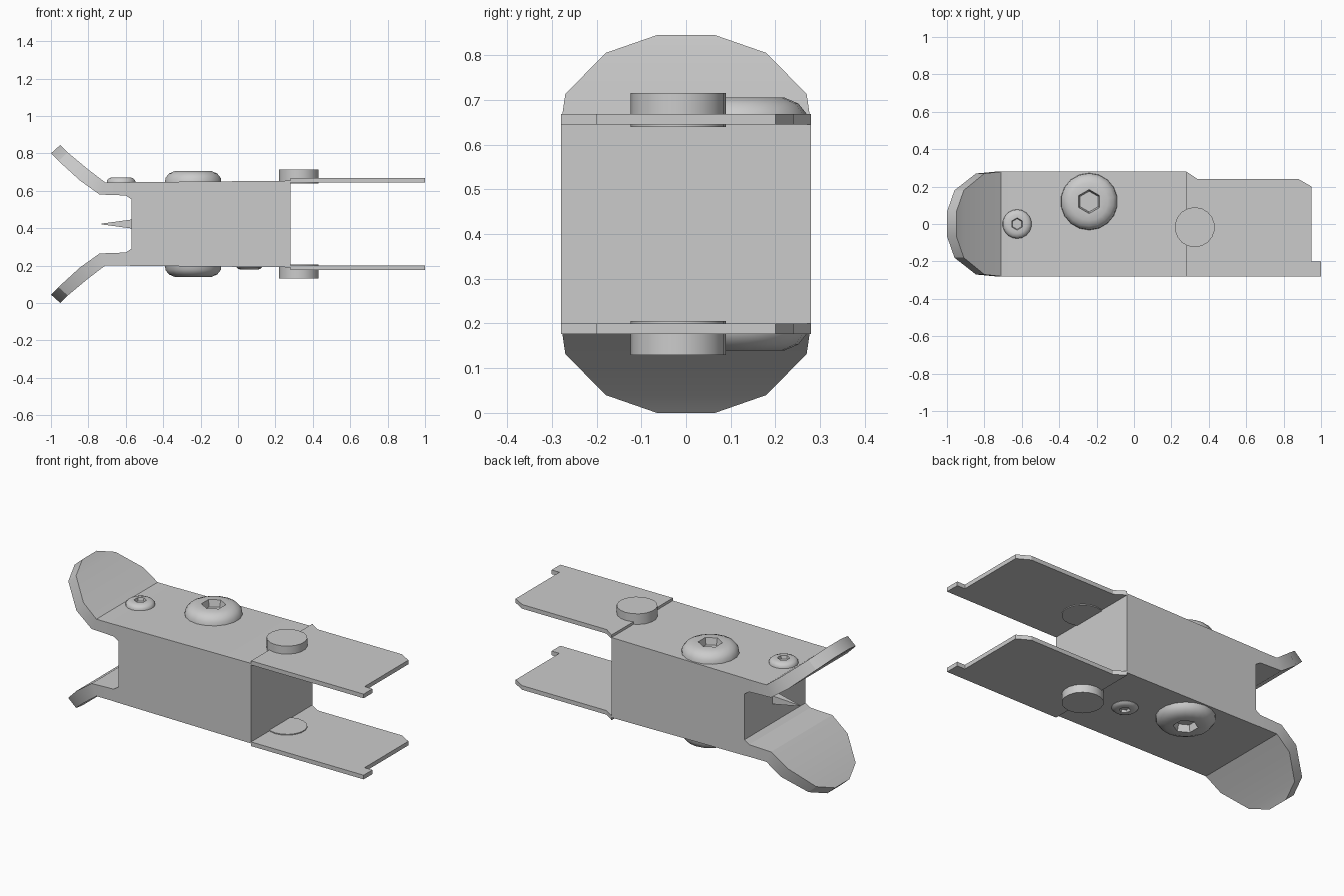
import bpy, bmesh, math

if "Cube" in bpy.data.objects:
    bpy.data.objects.remove(bpy.data.objects["Cube"])

H = 0.845  # total height; lower parts mirror the upper ones about H / 2


def make(name, verts, faces, flip=False, smooth=None):
    """Create a mesh object, optionally mirrored to the underside."""
    if flip:
        verts = [(x, y, H - z) for x, y, z in verts]
    me = bpy.data.meshes.new(name)
    me.from_pydata(verts, [], faces)
    bm = bmesh.new()
    bm.from_mesh(me)
    bmesh.ops.recalc_face_normals(bm, faces=bm.faces)
    bm.to_mesh(me)
    bm.free()
    ob = bpy.data.objects.new(name, me)
    bpy.context.collection.objects.link(ob)
    if smooth:
        bpy.ops.object.select_all(action='DESELECT')
        ob.select_set(True)
        bpy.context.view_layer.objects.active = ob
        bpy.ops.object.shade_smooth_by_angle(angle=math.radians(smooth))
    return ob


def loft(name, rings, **kw):
    """Skin equal-length rings and cap both ends."""
    n = len(rings[0])
    faces = [list(range(n)), [(len(rings) - 1) * n + i for i in range(n)]]
    for r in range(len(rings) - 1):
        for i in range(n):
            j = (i + 1) % n
            faces.append([r * n + i, r * n + j, (r + 1) * n + j, (r + 1) * n + i])
    return make(name, [v for ring in rings for v in ring], faces, **kw)


def lathe(name, cx, cy, profile, n=18, **kw):
    """Stack of rings (radius, z, is_hex) around a vertical axis."""
    rings = []
    for r, z, is_hex in profile:
        ring = []
        for i in range(n):
            a = 2 * math.pi * i / n + math.pi / 6
            k = r
            if is_hex:
                t = (a - math.pi / 6) % (math.pi / 3) - math.pi / 6
                k = r * math.cos(math.pi / 6) / math.cos(t)
            ring.append((cx + k * math.cos(a), cy + k * math.sin(a), z))
        rings.append(ring)
    return loft(name, rings, **kw)


def bolt(name, cx, cy, r, h, flip=False):
    """Domed screw head with a hexagonal socket."""
    z = 0.645
    lathe(name, cx, cy, [(r, z, 0), (r * .98, z + h * .4, 0), (r * .86, z + h * .78, 0),
                         (r * .66, z + h, 0), (r * .42, z + h, 1), (r * .36, z + h * .35, 1)],
          flip=flip, smooth=35)


# flared side plate sections: top x, top z, bottom x, bottom z, half width
sections = [(-.95, .845, -1.0, .80, .065), (-.91, .805, -.96, .76, .18),
            (-.80, .713, -.845, .655, .27), (-.71, .645, -.74, .58, .28),
            (-.60, .645, -.60, .575, .28), (-.57, .646, -.57, .555, .28),
            (.28, .654, .28, .555, .28)]
# thin blade outline in plan, with the long front lip
blade = [(.28, -.28), (1.0, -.28), (1.0, -.20), (.95, -.20), (.95, .20),
         (.88, .24), (.34, .24), (.28, .28)]

for side, flip in (("upper", False), ("lower", True)):
    # flared plate
    loft(side + "_plate", [[(xt, -w, zt), (xt, w, zt), (xb, w, zb), (xb, -w, zb)]
                           for xt, zt, xb, zb, w in sections], flip=flip, smooth=30)
    # thin blade extending to the right
    loft(side + "_blade", [[(x, y, z) for x, y in blade] for z in (.645, .669)], flip=flip)
    # large bolt and pivot pin
    bolt(side + "_large_bolt", -.24, .12, .153, .06, flip)
    lathe(side + "_pin", .325, -.017, [(.107, .64, 0), (.107, .715, 0)], flip=flip, smooth=35)

# small bolts sit at different places on each side
bolt("upper_small_bolt", -.625, .0, .078, .027)
bolt("lower_small_bolt", .06, .0, .07, .022, True)

# central block between the plates
loft("core_block", [[(x, -.28, .29), (x, .28, .29), (x, .28, .555), (x, -.28, .555)]
                    for x in (-.57, .28)])

# spike on the left face of the block
loft("spike", [[(x, -r, H / 2 - r), (x, r, H / 2 - r), (x, r, H / 2 + r), (x, -r, H / 2 + r)]
               for x, r in ((-.56, .025), (-.73, .002))])
